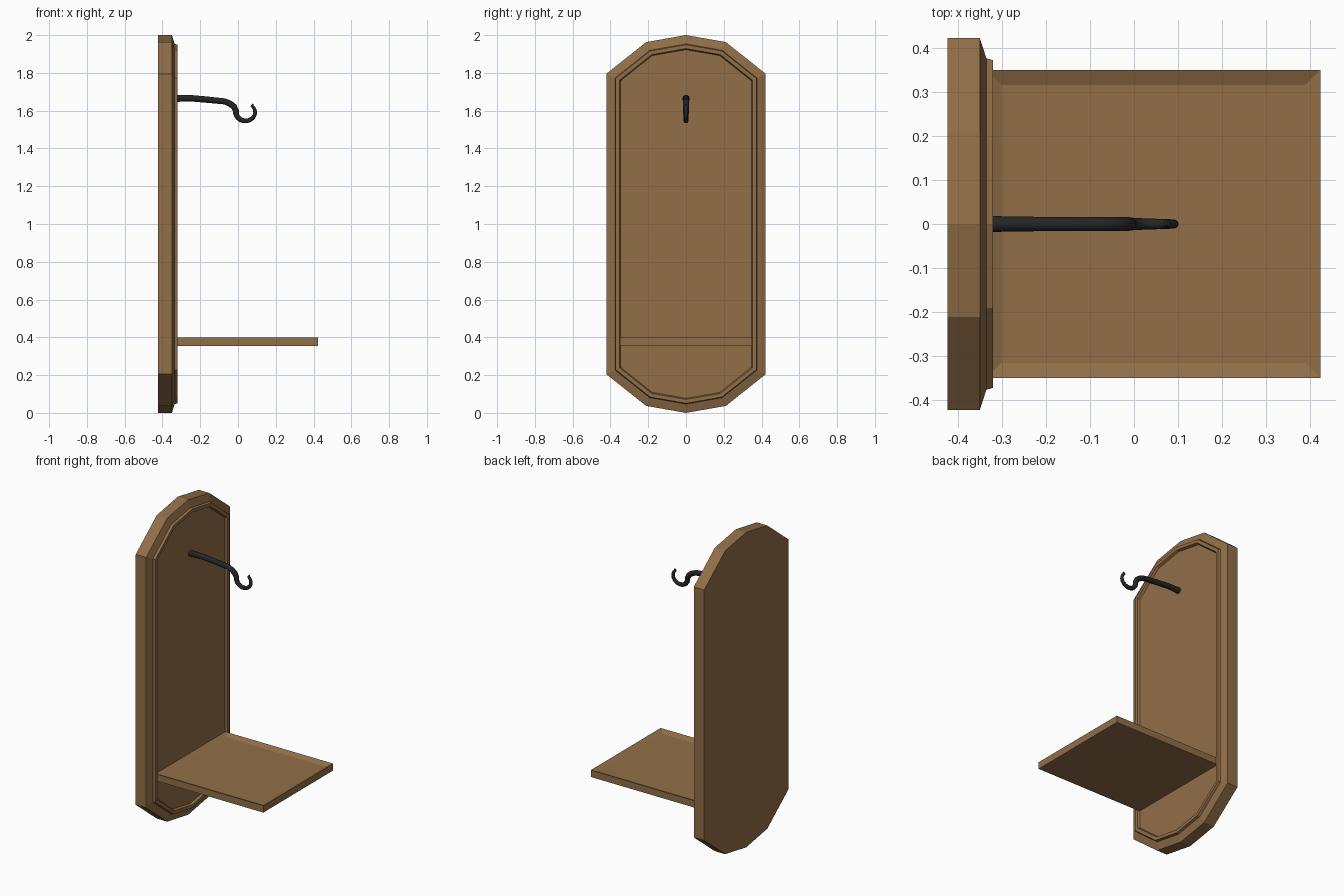
import bpy, bmesh, math
from mathutils import Vector

if "Cube" in bpy.data.objects:
    bpy.data.objects.remove(bpy.data.objects["Cube"])


def material(name, rgb):
    m = bpy.data.materials.new(name)
    m.diffuse_color = (*rgb, 1)
    m.use_nodes = True
    m.node_tree.nodes["Principled BSDF"].inputs["Base Color"].default_value = m.diffuse_color
    return m


wood = material("warm wood", (0.285, 0.157, 0.064))
iron = material("black iron", (0.018, 0.018, 0.019))


def loft(name, rings, mat):
    """Skin equal-sized closed rings and cap both ends."""
    bm = bmesh.new()
    loops = [[bm.verts.new(p) for p in r] for r in rings]
    n = len(loops[0])
    for a, b in zip(loops, loops[1:]):
        for i in range(n):
            j = (i + 1) % n
            bm.faces.new((a[i], a[j], b[j], b[i]))
    bm.faces.new(loops[0])
    bm.faces.new(loops[-1])
    bmesh.ops.recalc_face_normals(bm, faces=bm.faces)
    me = bpy.data.meshes.new(name)
    bm.to_mesh(me)
    bm.free()
    me.materials.append(mat)
    ob = bpy.data.objects.new(name, me)
    bpy.context.collection.objects.link(ob)
    return ob


# Backboard outline (y, z), anticlockwise, mirrored left/right and top/bottom
quarter = [(0.422, 0.795), (0.211, 0.963)]
right_top = quarter + [(0, 1.0)]
upper = right_top + [(-y, z) for y, z in reversed(quarter)]
outline = [Vector(p) for p in upper] + [Vector((-y, -z)) for y, z in upper]


def inset(poly, d):
    """Mitred inward offset of a convex anticlockwise outline."""
    out = []
    for i, p in enumerate(poly):
        e1 = (p - poly[i - 1]).normalized()
        e2 = (poly[(i + 1) % len(poly)] - p).normalized()
        n1, n2 = Vector((-e1.y, e1.x)), Vector((-e2.y, e2.x))
        out.append(p + (n1 + n2) * d / (1 + n1.dot(n2)))
    return out


# Backboard: slab, bevelled edge, raised rim and sunk centre panel
steps = [(-0.423, 0), (-0.35, 0), (-0.335, 0.046), (-0.32, 0.05),
         (-0.32, 0.07), (-0.335, 0.076)]
loft("backboard", [[(x, p.x, p.y + 1) for p in inset(outline, d)]
                   for x, d in steps], wood)


# Shelf: flat tray with a shallow dished top
def rect(d, z):
    x0, x1, w = -0.336 + d, 0.423 - d, 0.35 - d
    return [(x0, -w, z), (x1, -w, z), (x1, w, z), (x0, w, z)]


loft("shelf", [rect(0, 0.354), rect(0, 0.398), rect(0.035, 0.384)], wood)

# Hook: tapered rod that drops into an open ring (x, z, radius)
path = [(-0.338, 1.664, 0.019), (-0.30, 1.666, 0.018), (-0.25, 1.666, 0.017),
        (-0.16, 1.658, 0.0165), (-0.07, 1.649, 0.016), (-0.042, 1.637, 0.0165),
        (-0.022, 1.622, 0.0165)]
for i in range(15):
    t = i / 14
    a = math.radians(172 + 235 * t)
    path.append((0.040 + 0.051 * math.cos(a), 1.592 + 0.046 * math.sin(a),
                 0.0155 - 0.007 * t))
path.append((0.079, 1.636, 0.004))
rings, sides = [], 14
for i, (x, z, r) in enumerate(path):
    a, b = path[max(i - 1, 0)], path[min(i + 1, len(path) - 1)]
    t = Vector((b[0] - a[0], 0, b[1] - a[1])).normalized()
    n = Vector((-t.z, 0, t.x))
    rings.append([Vector((x, 0, z)) + n * r * math.cos(k * math.tau / sides)
                  + Vector((0, r * math.sin(k * math.tau / sides), 0))
                  for k in range(sides)])
hook = loft("hook", rings, iron)
bpy.context.view_layer.objects.active = hook
hook.select_set(True)
bpy.ops.object.shade_smooth_by_angle(angle=math.radians(50))
